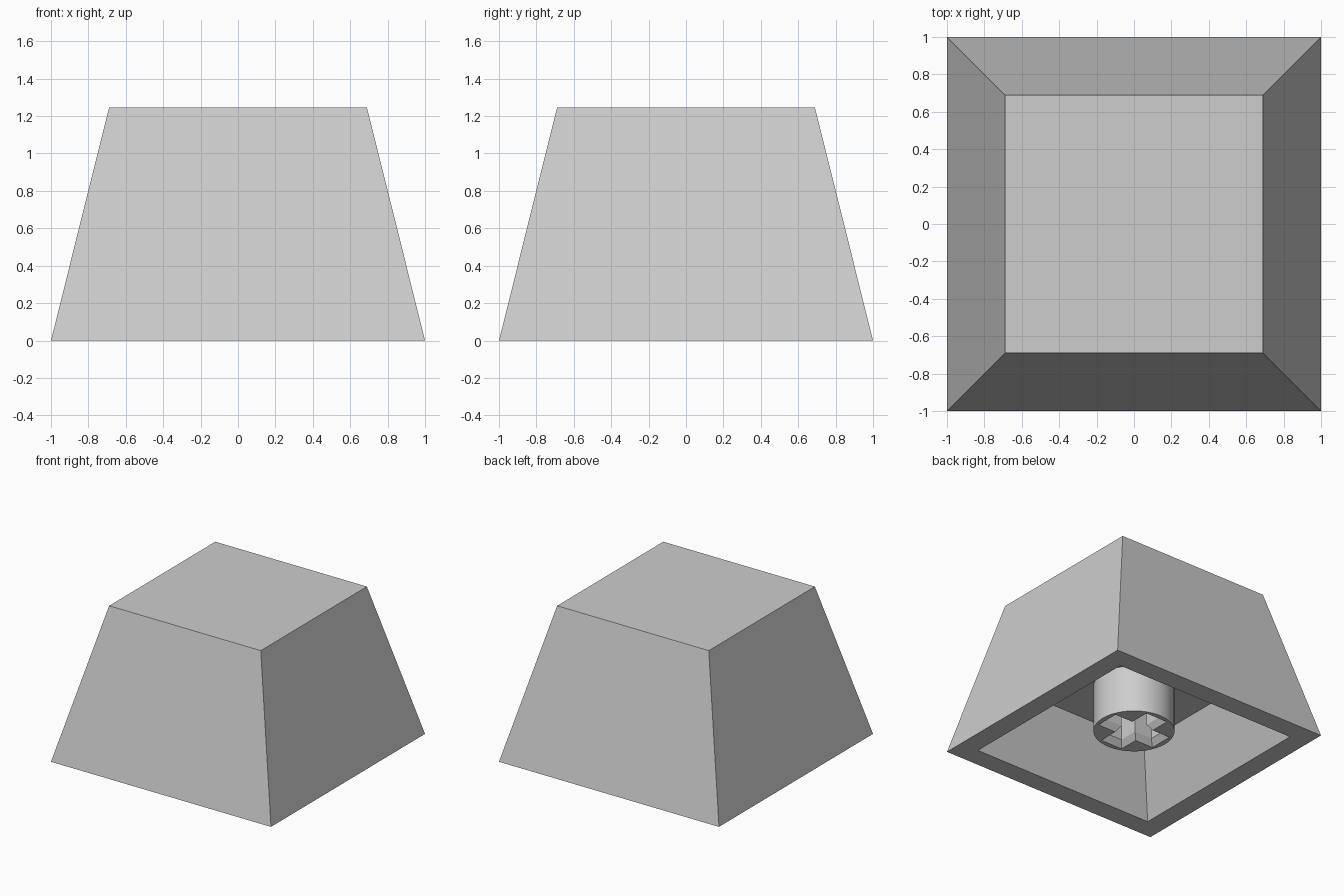
import bpy, bmesh, math
from mathutils import Matrix

cube = bpy.data.objects.get("Cube")
if cube:
    bpy.data.objects.remove(cube, do_unlink=True)

# One plain grey plastic
COLOUR = (0.61, 0.61, 0.61, 1)
grey = bpy.data.materials.new("grey_plastic")
grey.use_nodes = True
grey.diffuse_color = COLOUR
grey.node_tree.nodes["Principled BSDF"].inputs["Base Color"].default_value = COLOUR


def square(h):
    return [(h, -h), (h, h), (-h, h), (-h, -h)]


def circle(r, n=64):
    return [(r * math.cos(math.tau * i / n), r * math.sin(math.tau * i / n)) for i in range(n)]


def cross(length, width):
    """Plus-shaped outline from half length and half width of the arms."""
    points = []
    for k in range(4):
        turn = Matrix.Rotation(k * math.pi / 2, 2)
        for x, y in ((length, -width), (length, width), (width, width)):
            points.append((turn[0][0] * x + turn[0][1] * y, turn[1][0] * x + turn[1][1] * y))
    return points


def loft(name, sections):
    """Closed solid through (outline, height) sections, capped at both ends."""
    bm = bmesh.new()
    rings = [[bm.verts.new((x, y, z)) for x, y in outline] for outline, z in sections]
    for low, high in zip(rings, rings[1:]):
        for i in range(len(low)):
            j = (i + 1) % len(low)
            bm.faces.new((low[i], low[j], high[j], high[i]))
    bm.faces.new(rings[0])
    bm.faces.new(rings[-1])
    bmesh.ops.recalc_face_normals(bm, faces=bm.faces)
    mesh = bpy.data.meshes.new(name)
    bm.to_mesh(mesh)
    bm.free()
    mesh.materials.append(grey)
    obj = bpy.data.objects.new(name, mesh)
    bpy.context.collection.objects.link(obj)
    return obj


# Hollow tapered shell: outer top, outer rim, inner rim, inner ceiling
CEILING = 0.5
loft("cap_shell", [(square(0.689), 1.246), (square(1), 0),
                   (square(0.834), 0), (square(0.611), CEILING)])

# Round stem hanging from the ceiling
STEM_BOTTOM = 0.109
stem = loft("stem", [(circle(0.305), STEM_BOTTOM), (circle(0.305), CEILING)])

# Cross-shaped socket with a bevelled mouth, cut through to the ceiling
mouth, slot = cross(0.265, 0.1), cross(0.227, 0.068)
cutter = loft("socket_cutter", [(mouth, STEM_BOTTOM - 0.05), (mouth, STEM_BOTTOM),
                                (slot, STEM_BOTTOM + 0.05), (slot, CEILING + 0.1)])
cutter.hide_render = True
cut = stem.modifiers.new("socket", "BOOLEAN")
cut.operation = "DIFFERENCE"
cut.solver = "EXACT"
cut.object = cutter

bpy.ops.object.select_all(action="DESELECT")
stem.select_set(True)
bpy.context.view_layer.objects.active = stem
bpy.ops.object.modifier_apply(modifier=cut.name)
bpy.data.objects.remove(cutter, do_unlink=True)
bpy.ops.object.shade_smooth_by_angle(angle=math.radians(30))
